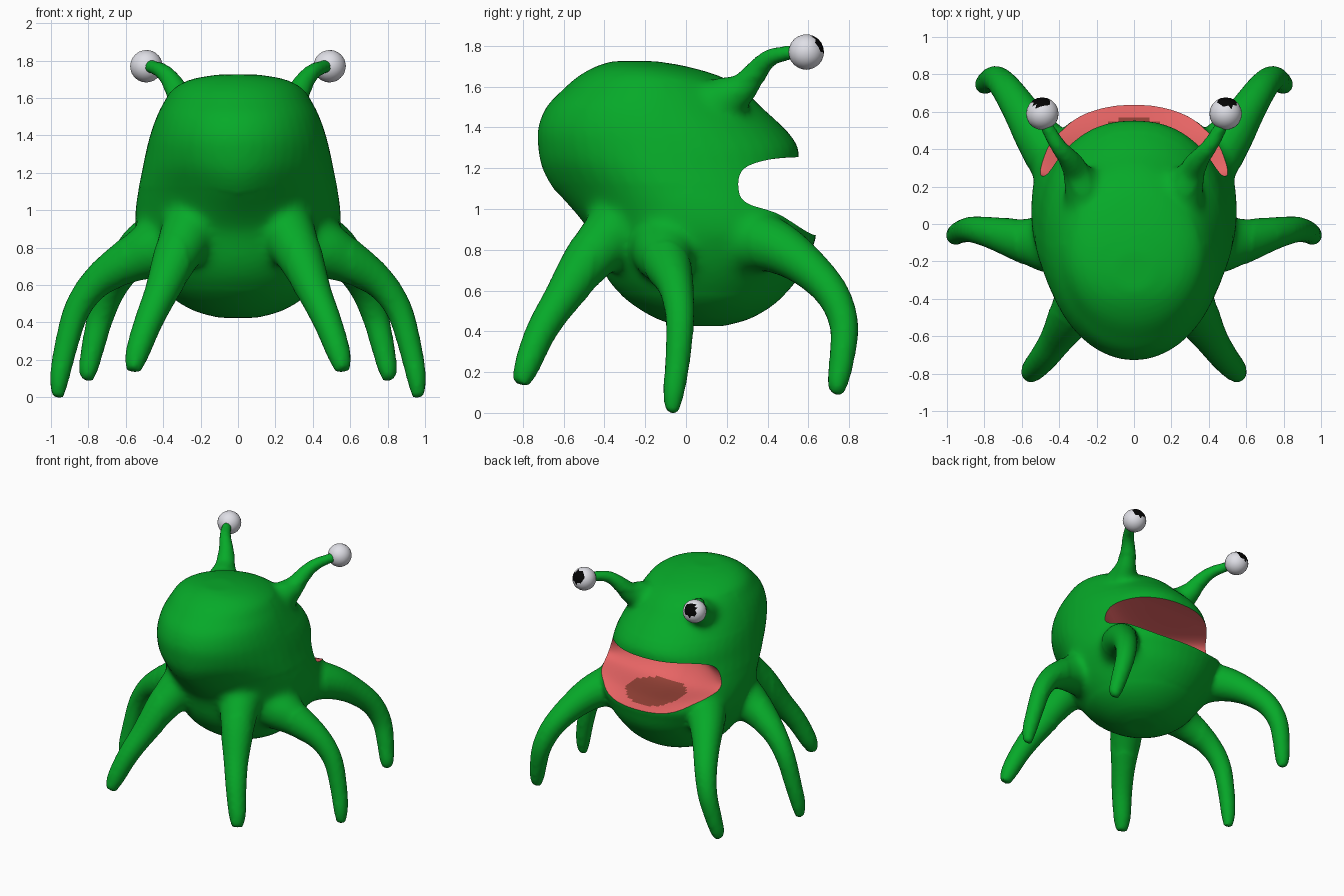
import bpy, bmesh, math
from mathutils import Vector

if "Cube" in bpy.data.objects:
    bpy.data.objects.remove(bpy.data.objects["Cube"])


def material(name, rgb):
    m = bpy.data.materials.new(name)
    m.diffuse_color = (*rgb, 1)
    m.use_nodes = True
    m.node_tree.nodes["Principled BSDF"].inputs["Base Color"].default_value = m.diffuse_color
    return m


green = material("skin green", (0.002, 0.40, 0.022))
pink = material("mouth pink", (0.87, 0.14, 0.14))
maroon = material("throat maroon", (0.29, 0.052, 0.036))
white = material("eye white", (0.80, 0.80, 0.86))
black = material("pupil black", (0.001, 0.001, 0.001))


def make_object(name, bm, mats):
    bmesh.ops.recalc_face_normals(bm, faces=bm.faces[:])
    me = bpy.data.meshes.new(name)
    bm.to_mesh(me)
    bm.free()
    for m in mats:
        me.materials.append(m)
    ob = bpy.data.objects.new(name, me)
    bpy.context.collection.objects.link(ob)
    return ob


def bake(ob):
    """Return a new mesh with the object's modifiers applied."""
    deps = bpy.context.evaluated_depsgraph_get()
    return bpy.data.meshes.new_from_object(ob.evaluated_get(deps), depsgraph=deps)


def loft(bm, rings):
    """Skin a list of closed rings and cap both ends."""
    rows = [[bm.verts.new(p) for p in ring] for ring in rings]
    n = len(rows[0])
    faces = []
    for a, b in zip(rows, rows[1:]):
        for i in range(n):
            j = (i + 1) % n
            faces.append(bm.faces.new((a[i], a[j], b[j], b[i])))
    faces.append(bm.faces.new(rows[0][::-1]))
    faces.append(bm.faces.new(rows[-1]))
    bmesh.ops.recalc_face_normals(bm, faces=faces)


def spline(points, steps=5):
    """Catmull-Rom interpolation of tuples of any length."""
    p = [points[0]] + list(points) + [points[-1]]
    out = []
    for a, b, c, d in zip(p, p[1:], p[2:], p[3:]):
        for s in range(steps):
            t = s / steps
            out.append([0.5 * (2 * q + (r - o) * t + (2 * o - 5 * q + 4 * r - u) * t * t
                               + (3 * q - o - 3 * r + u) * t ** 3)
                        for o, q, r, u in zip(a, b, c, d)])
    return out + [list(points[-1])]


def tube(bm, points, side, n=16):
    """Tapered round limb through (x, y, z, radius) points."""
    path = [(Vector((side * q[0], q[1], q[2])), q[3]) for q in spline(points)]
    rings = []
    for i, (c, r) in enumerate(path):
        t = (path[min(i + 1, len(path) - 1)][0] - path[max(i - 1, 0)][0]).normalized()
        if i == 0:
            u = t.orthogonal()
        u = (u - t * u.dot(t)).normalized()
        v = t.cross(u)
        rings.append([c + r * (u * math.cos(k * math.tau / n) + v * math.sin(k * math.tau / n))
                      for k in range(n)])
    loft(bm, rings)


def body_ring(z, w, yb, yf, n=48):
    """Oval section: pinched at the back of the waist, fuller in front around the mouth."""
    pinch = 0.34 * math.exp(-((z - 1.09) / 0.16) ** 2)
    full = 2 / (2 + 0.45 * math.exp(-((z - 1.08) / 0.24) ** 2))
    ring = []
    for k in range(n):
        c, s = math.cos(k * math.tau / n), math.sin(k * math.tau / n)
        if s < 0:
            c *= 1 - pinch * s * s
        else:
            c, s = math.copysign(abs(c) ** full, c), s ** full
        ring.append((w * c, (yb + yf) / 2 + (yf - yb) / 2 * s, z))
    return ring


# Body: horizontal sections (height, half width, back y, front y)
sections = [
    (0.425, 0.10, -0.03, 0.18), (0.46, 0.23, -0.14, 0.31), (0.53, 0.35, -0.26, 0.43),
    (0.62, 0.43, -0.36, 0.52), (0.72, 0.49, -0.42, 0.59), (0.82, 0.53, -0.45, 0.625),
    (0.90, 0.55, -0.48, 0.64), (1.0, 0.55, -0.56, 0.60), (1.1, 0.535, -0.65, 0.565),
    (1.2, 0.515, -0.705, 0.55), (1.3, 0.495, -0.725, 0.55), (1.4, 0.47, -0.725, 0.48),
    (1.5, 0.435, -0.685, 0.37), (1.58, 0.395, -0.61, 0.29), (1.65, 0.345, -0.53, 0.17),
    (1.70, 0.25, -0.44, 0.0), (1.725, 0.11, -0.36, -0.15)]
bm = bmesh.new()
loft(bm, [body_ring(*s) for s in spline(sections, 3)])

# Three pairs of tentacle legs and a pair of eye stalks
limbs = [
    [(0.22, -0.09, 0.84, .15), (0.42, -0.11, 0.80, .165), (0.58, -0.09, 0.73, .125),
     (0.75, -0.05, 0.62, .088), (0.86, -0.03, 0.47, .072), (0.92, -0.04, 0.27, .063),
     (0.955, -0.06, 0.10, .053), (0.962, -0.07, 0.0, .032)],
    [(0.10, -0.08, 0.98, .14), (0.23, -0.29, 0.93, .16), (0.32, -0.46, 0.77, .13),
     (0.41, -0.61, 0.56, .092), (0.48, -0.71, 0.40, .077), (0.54, -0.78, 0.23, .064),
     (0.56, -0.81, 0.14, .04)],
    [(0.22, 0.14, 0.84, .14), (0.37, 0.29, 0.85, .165), (0.50, 0.45, 0.81, .13),
     (0.60, 0.60, 0.71, .1), (0.68, 0.72, 0.58, .083), (0.735, 0.775, 0.43, .072),
     (0.775, 0.765, 0.27, .063), (0.80, 0.745, 0.15, .052), (0.805, 0.74, 0.09, .032)],
    [(0.23, 0.06, 1.50, .12), (0.275, 0.20, 1.545, .105), (0.31, 0.285, 1.595, .078),
     (0.35, 0.35, 1.68, .056), (0.40, 0.41, 1.74, .045), (0.455, 0.50, 1.765, .038),
     (0.49, 0.58, 1.765, .036)]]
for limb in limbs:
    for side in (-1, 1):
        tube(bm, limb, side)
base = make_object("body_base", bm, [green])

# Blend limbs into the body
remesh = base.modifiers.new("blend", 'REMESH')
remesh.mode = 'VOXEL'
remesh.voxel_size = 0.018
soft = base.modifiers.new("soften", 'SMOOTH')
soft.factor = 0.5
soft.iterations = 5
bm = bmesh.new()
bm.from_mesh(bake(base))
# Extra softening where legs and stalks join the body
joins = [v for v in bm.verts if
         (math.hypot(v.co.x, v.co.y) < 0.64 and 0.58 < v.co.z < 1.12 and v.co.y < 0.5)
         or (1.38 < v.co.z < 1.63 and v.co.y > -0.1)]
for _ in range(18):
    bmesh.ops.smooth_vert(bm, verts=joins, factor=0.5,
                          use_axis_x=True, use_axis_y=True, use_axis_z=True)
blended = make_object("body_blended", bm, [green])

# Mouth cavity cutter: a wedge across the front, deeper in the middle
bm = bmesh.new()
rings = []
for i in range(-50, 51):
    x = i * 0.014
    k = max(0.0, 1 - (x / 0.52) ** 2) ** 1.5
    inner = spline([(0.64, 0.87), (0.48, 0.98 - 0.08 * k), (0.305 - 0.12 * k, 1.03 - 0.10 * k),
                    (0.265 - 0.22 * k, 1.095), (0.295 - 0.16 * k, 1.19), (0.41, 1.243),
                    (0.56, 1.255)], 9)
    rings.append([(x, y, z) for y, z in [(0.95, 0.80)] + inner + [(0.95, 1.27)]])
loft(bm, rings)
# Dark oval patch on the mouth floor
for f in bm.faces:
    c = f.calc_center_median()
    f.smooth = True
    f.material_index = 1 if c.z < 1.02 and (c.x / 0.23) ** 2 + ((c.y - 0.375) / 0.2) ** 2 < 1 else 0
cutter = make_object("mouth_cutter", bm, [pink, maroon])
cutter.hide_render = True
cut = blended.modifiers.new("mouth", 'BOOLEAN')
cut.operation = 'DIFFERENCE'
cut.solver = 'EXACT'
cut.object = cutter
cut.material_mode = 'TRANSFER'
mesh = bake(blended)
creature = bpy.data.objects.new("body_with_legs", mesh)
bpy.context.collection.objects.link(creature)
for helper in (base, blended, cutter):
    bpy.data.objects.remove(helper)

# Stand the feet on the ground
low = min(v.co.z for v in mesh.vertices)
for v in mesh.vertices:
    v.co.z -= low

# Eyeballs with pupils looking forward and slightly up
eyes = []
for name, side in (("left_eye", -1), ("right_eye", 1)):
    gaze = Vector((side * 0.08, 0.87, 0.48)).normalized()
    bm = bmesh.new()
    bmesh.ops.create_icosphere(bm, subdivisions=3, radius=0.087)
    for f in bm.faces:
        f.material_index = 1 if f.calc_center_median().normalized().dot(gaze) > 0.81 else 0
    eye = make_object(name, bm, [white, black])
    eye.location = (side * 0.49, 0.59, 1.77 - low)
    eyes.append(eye)

for ob in [creature] + eyes:
    ob.select_set(True)
bpy.context.view_layer.objects.active = creature
bpy.ops.object.shade_smooth_by_angle(angle=math.radians(40))
